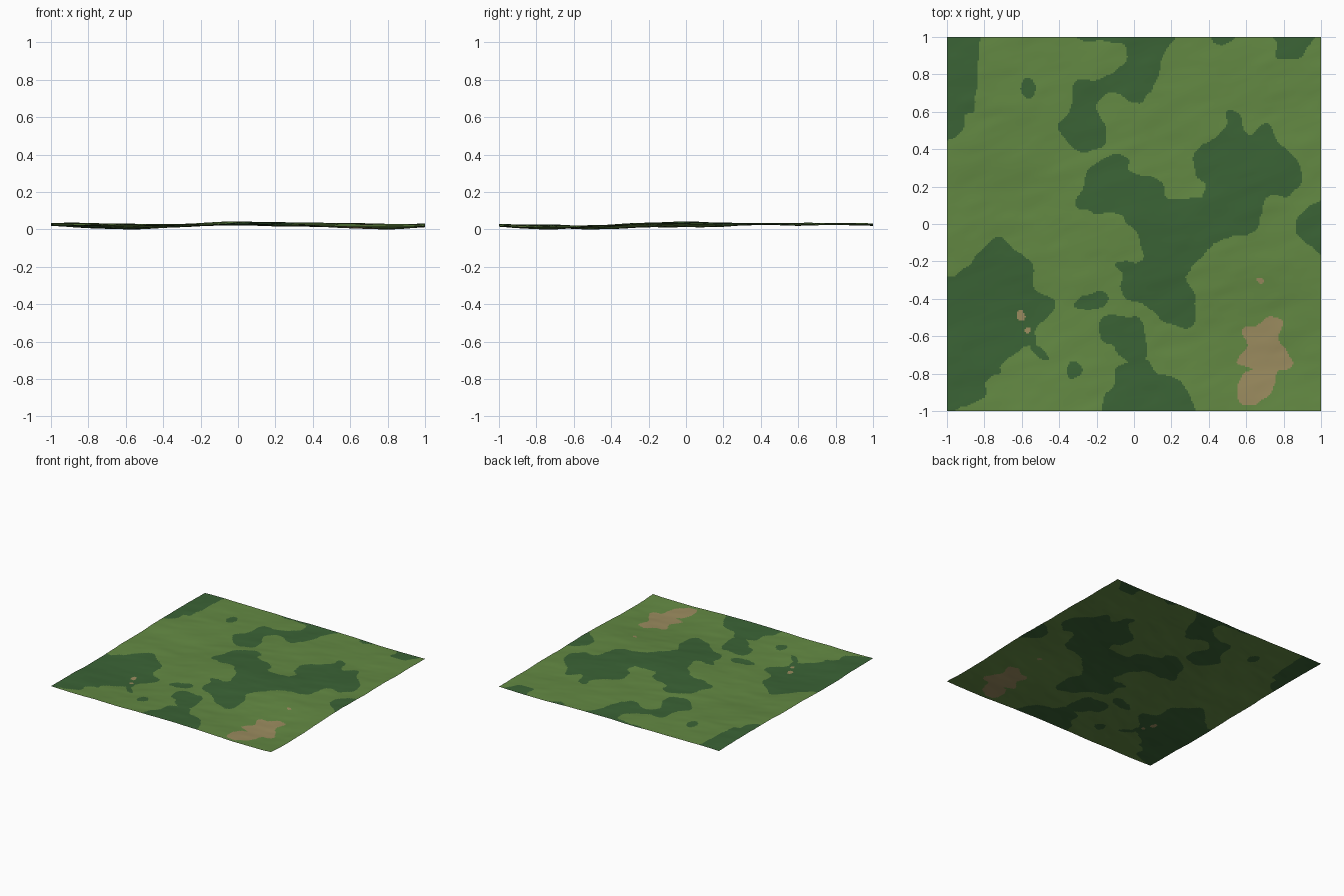
import bpy, bmesh, math
from mathutils import Vector, noise

if "Cube" in bpy.data.objects:
    bpy.data.objects.remove(bpy.data.objects["Cube"])

N = 256            # grid cells per side
SIZE = 2.0


def make_material(name, rgb):
    m = bpy.data.materials.new(name)
    m.diffuse_color = (*rgb, 1)
    m.use_nodes = True
    m.node_tree.nodes["Principled BSDF"].inputs["Base Color"].default_value = m.diffuse_color
    return m


def smooth_outline(pts, steps=5):
    """Closed rounded outline through the given points."""
    out, n = [], len(pts)
    for i in range(n):
        a, b, c, d = (Vector(pts[(i + k) % n]) for k in (-1, 0, 1, 2))
        for s in range(steps):
            t = s / steps
            out.append(0.5 * (2 * b + (c - a) * t + (2 * a - 5 * b + 4 * c - d) * t * t
                              + (3 * b - a - 3 * c + d) * t ** 3))
    return out


def spot(x, y, r):
    return [(x + r * math.cos(a), y + r * 1.1 * math.sin(a)) for a in (0, 1.05, 2.1, 3.14, 4.2, 5.24)]


# Hollows and rises: x, y, height, radius
MOUNDS = [(-.6, -.5, -.026, .26), (.77, -.72, -.027, .24), (-.6, .15, -.014, .24),
          (0, .05, .014, .24), (.22, -.6, -.010, .2), (-.95, .6, .007, .3),
          (.45, .1, .006, .25), (.25, .2, -.010, .15), (.85, .95, -.006, .3)]


def height(x, y):
    z = .036 + sum(h * math.exp(-((x - a) ** 2 + (y - b) ** 2) / (2 * r * r)) for a, b, h, r in MOUNDS)
    u, v = x * .95 + y * .3, y * .95 - x * .3
    z += .004 * noise.noise(Vector((u * 2.2, v * 3.2, 1.5)))
    z += .0035 * noise.noise(Vector((u * 4, v * 9, 4.5)))
    z += .0012 * noise.noise(Vector((u * 9, v * 18, 8.5)))
    return z


# Ground sheet
bm = bmesh.new()
bmesh.ops.create_grid(bm, x_segments=N, y_segments=N, size=SIZE / 2)
for v in bm.verts:
    v.co.z = height(v.co.x, v.co.y)
low = min(v.co.z for v in bm.verts)
for v in bm.verts:
    v.co.z -= low

# Faces by row, for painting patches
rows = {}
for f in bm.faces:
    c = f.calc_center_median()
    f.smooth = True
    wobble = .016 * noise.noise(Vector((c.x * 14, c.y * 14, 3)))
    wobble2 = .016 * noise.noise(Vector((c.x * 14, c.y * 14, 9)))
    rows.setdefault(int((c.y + 1) / SIZE * N), []).append((f, c.x + wobble, c.y + wobble2))


def paint(index, pts, rounded=True):
    """Give every face inside the outline the material."""
    ring = smooth_outline(pts) if rounded else [Vector(p) for p in pts]
    lo, hi = min(p.y for p in ring) - .03, max(p.y for p in ring) + .03
    left, right = min(p.x for p in ring), max(p.x for p in ring)
    edges = list(zip(ring, ring[1:] + ring[:1]))
    for r, cells in rows.items():
        if not lo < (r + .5) / N * SIZE - 1 < hi:
            continue
        for f, x, y in cells:
            if left <= x <= right:
                hits = sum((a.y > y) != (b.y > y) and x < a.x + (y - a.y) * (b.x - a.x) / (b.y - a.y)
                           for a, b in edges)
                if hits % 2:
                    f.material_index = index


GRASS, FOREST, SAND = 0, 1, 2

# Forest: north west corner
paint(FOREST, [(-1.1, 1.1), (-.82, 1.1), (-.83, .9), (-.85, .63), (-.9, .58), (-.92, .5),
               (-1, .45), (-1.1, .45)])
# Forest: north strip
paint(FOREST, [(-.32, 1.05), (-.31, .99), (-.1, .97), (-.04, .93), (-.05, .86), (-.17, .78), (-.31, .76),
               (-.33, .62), (-.41, .52), (-.37, .45), (-.27, .39), (-.16, .42), (-.15, .52),
               (-.2, .63), (-.12, .71), (-.01, .65), (.06, .67), (.13, .8), (.14, .88), (.2, 1.05)])
# Forest: north edge scraps and small islands
paint(FOREST, [(.38, 1.04), (.47, .95), (.57, 1.04)])
paint(FOREST, [(.7, 1.04), (.76, .97), (.77, .89), (.88, .9), (.98, 1.04)])
paint(FOREST, [(-.58, .78), (-.53, .77), (-.53, .7), (-.57, .67), (-.61, .71)])
paint(FOREST, [(-.33, -.44), (-.25, -.38), (-.15, -.37), (-.15, -.43), (-.23, -.46)])
paint(FOREST, [(-.56, -.64), (-.5, -.66), (-.45, -.72), (-.5, -.72)])
paint(FOREST, spot(-.32, -.78, .042))
# Forest: middle, western half then eastern half
paint(FOREST, [(-.1, .37), (-.03, .35), (-.02, .28), (.14, .23), (.19, .13), (.38, .13), (.42, -.1),
               (.33, -.2), (.28, -.29), (.33, -.4), (.31, -.55), (.16, -.52), (.05, -.43),
               (-.06, -.38), (-.06, -.28), (-.1, -.21), (.03, -.2), (.04, -.1), (-.01, -.02),
               (-.1, .06), (-.2, .06), (-.31, .1), (-.27, .22), (-.23, .31)])
paint(FOREST, [(.36, .13), (.39, .21), (.32, .28), (.34, .4), (.48, .5), (.5, .6), (.57, .58),
               (.61, .48), (.72, .54), (.77, .44), (.87, .34), (.89, .24), (.83, .15),
               (.72, .15), (.68, .05), (.65, -.03), (.52, -.07), (.4, -.1), (.3, 0)])
# Forest: south clump and south edge
paint(FOREST, [(-.16, -.5), (-.06, -.49), (.04, -.52), (.07, -.7), (.02, -.75), (-.06, -.72),
               (-.1, -.67), (-.18, -.6)])
paint(FOREST, [(-.1, -.78), (-.02, -.73), (.07, -.73), (.12, -.8), (.2, -.82), (.29, -.9),
               (.3, -1.06), (-.14, -1.06), (-.16, -.93), (-.1, -.86)])
# Forest: east edge
paint(FOREST, [(1.06, .12), (.98, .11), (.92, .08), (.87, .02), (.88, -.07), (.96, -.12), (1.06, -.22)])
# Forest: south west
paint(FOREST, [(-1.06, -.36), (-.93, -.26), (-.82, -.15), (-.72, -.07), (-.66, -.12), (-.54, -.22),
               (-.53, -.35), (-.42, -.41), (-.46, -.5), (-.53, -.56), (-.52, -.64), (-.6, -.66),
               (-.7, -.75), (-.72, -.8), (-.79, -.83), (-.8, -.93), (-.92, -.97), (-1.06, -1.04)])
# Sand: main hollow and specks
paint(SAND, [(.58, -.56), (.66, -.54), (.73, -.49), (.79, -.52), (.78, -.62), (.83, -.7),
             (.84, -.76), (.77, -.79), (.74, -.89), (.66, -.96), (.56, -.95), (.57, -.82),
             (.63, -.78), (.55, -.74), (.6, -.66)])
paint(SAND, spot(-.605, -.495, .024))
paint(SAND, spot(-.57, -.57, .014))
paint(SAND, spot(.67, -.3, .016))

mesh = bpy.data.meshes.new("ground")
bm.to_mesh(mesh)
bm.free()
ground = bpy.data.objects.new("ground", mesh)
bpy.context.collection.objects.link(ground)
mesh.materials.append(make_material("grass green", (.125, .25, .056)))
mesh.materials.append(make_material("forest green", (.043, .125, .036)))
mesh.materials.append(make_material("sand", (.33, .262, .115)))
